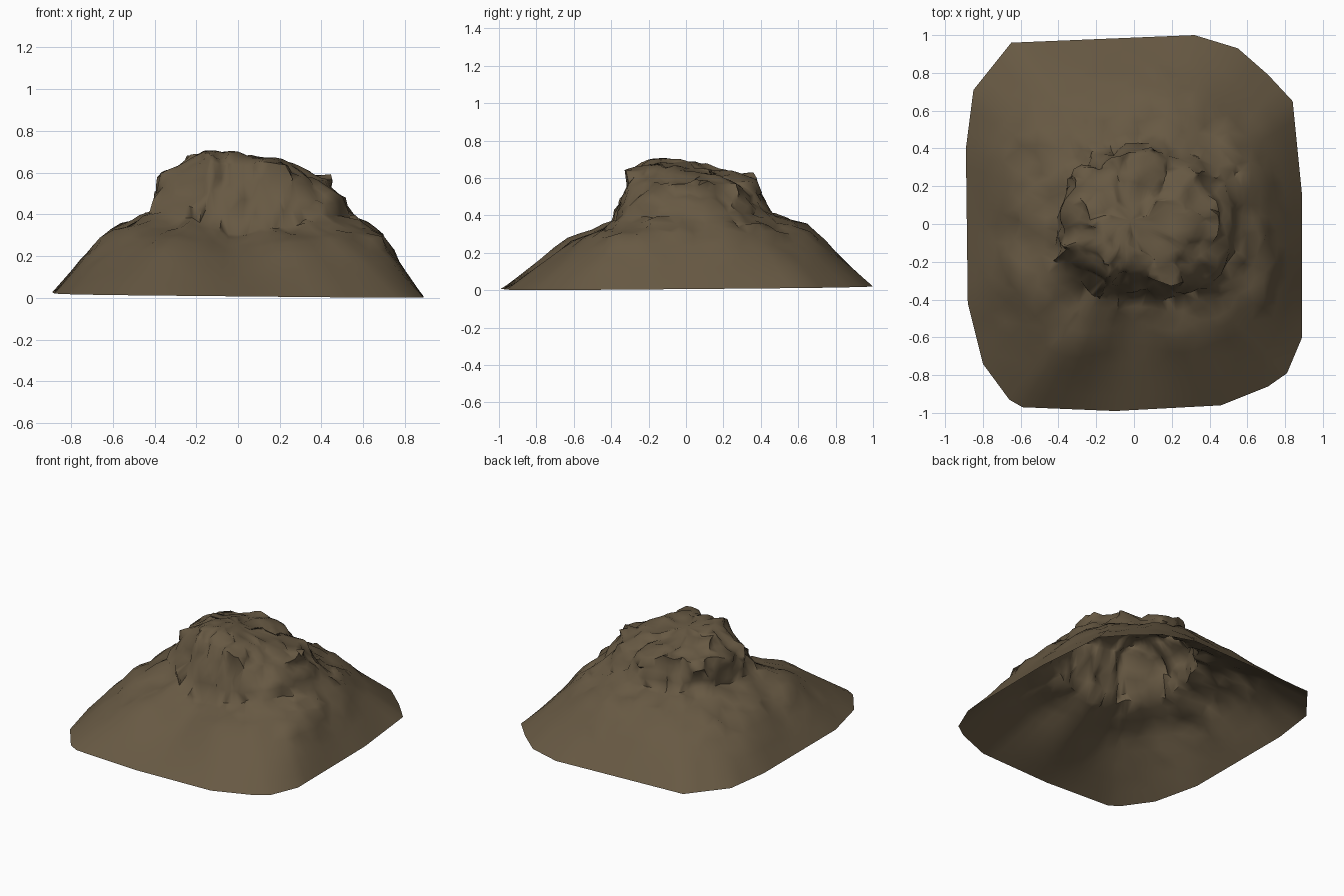
import bpy
import bmesh
from math import atan2, cos, sin, pi, hypot, floor
from mathutils import Vector, noise

cube = bpy.data.objects.get("Cube")
if cube:
    bpy.data.objects.remove(cube, do_unlink=True)

# Earth colour
earth = bpy.data.materials.new("brown_earth")
earth.use_nodes = True
colour = (0.135, 0.099, 0.056, 1)
earth.diffuse_color = colour
shader = earth.node_tree.nodes["Principled BSDF"]
shader.inputs["Base Color"].default_value = colour
shader.inputs["Roughness"].default_value = 0.9

# Ground outline, counter-clockwise, in hundredths
outline = [(89, 15), (84, 65), (71, 79), (55, 93), (32, 100), (-65, 96),
           (-85, 71), (-89, 40), (-88, -42), (-80, -74), (-66, -93),
           (-59, -97), (-10, -99), (46, -96), (71, -86), (81, -79), (89, -60)]

# Terraces: radius and height every 30 degrees from +x, in hundredths
shoulder_radius = [67, 69, 71, 67, 72, 73, 63, 73, 72, 56, 68, 76]
shoulder_height = [29, 30, 31, 33, 31, 29, 30, 28, 28, 23, 27, 29]
foot_radius = [54, 53, 48, 43, 41, 40, 42, 45, 43, 39, 45, 54]
foot_height = [43, 42, 42, 42, 42, 42, 42, 40, 37, 31, 34, 40]
rim_radius = [45, 42, 33, 36, 37, 39, 36, 34, 29, 26, 37, 42]
rim_height = [56, 56, 58, 60, 60, 60, 57, 61, 65, 64, 64, 57]
crown_height = [63, 62, 61, 64, 66, 67, 67, 70, 71, 70, 66, 65]


def around(table, angle):
    """Ease between the table entries on either side of an angle."""
    place = (angle % (2 * pi)) / (2 * pi) * len(table)
    i = floor(place)
    t = place - i
    t = t * t * (3 - 2 * t)
    a, b = table[i % len(table)], table[(i + 1) % len(table)]
    return (a + (b - a) * t) / 100


def terrace(radii, heights, angle, scale=1):
    r = around(radii, angle) * scale
    return Vector((r * cos(angle), r * sin(angle), around(heights, angle)))


def crag(p):
    """Push the upper slopes about so they look broken and rocky."""
    strength = min(1, max(0, (p.z - 0.12) / 0.22))
    if p.y < -0.45 and abs(p.x) < 0.4:
        strength *= 0.4
    coarse = noise.noise_vector(p * 5)
    fine = noise.noise_vector(p * 12 + Vector((4, 7, 2)))
    shift = (coarse * 0.035 + fine * 0.05) * strength
    shift.z *= 0.65
    q = p + shift
    q.z = min(q.z, 0.7 + 0.3 * (q.z - 0.7))
    return q


# Columns run from the ground up to the summit
STEPS = [5, 4, 4, 4, 3]
columns = []
for i, (x0, y0) in enumerate(outline):
    x1, y1 = outline[(i + 1) % len(outline)]
    parts = max(2, round(hypot(x1 - x0, y1 - y0) / 10))
    for k in range(parts):
        t = k / parts
        x, y = (x0 + (x1 - x0) * t) / 100, (y0 + (y1 - y0) * t) / 100
        a = atan2(y, x)
        stops = [
            Vector((x, y, 0.015 - 0.01 * x + 0.008 * y)),
            terrace(shoulder_radius, shoulder_height, a),
            terrace(foot_radius, foot_height, a),
            # Jagged rim
            terrace(rim_radius, rim_height, a, 1 + 0.04 * sin(11 * a)),
            terrace(rim_radius, crown_height, a, 0.6),
            Vector((-0.02, 0, 0.68)),
        ]
        column = []
        for low, high, steps in zip(stops, stops[1:], STEPS):
            column += [low.lerp(high, s / steps) for s in range(steps)]
        columns.append([crag(p) for p in column])

# Open-bottomed mound skin
bm = bmesh.new()
grid = [[bm.verts.new(p) for p in column] for column in columns]
summit = bm.verts.new(crag(Vector((-0.02, 0, 0.68))))
for left, right in zip(grid, grid[1:] + grid[:1]):
    for j in range(len(left) - 1):
        bm.faces.new((left[j], right[j], right[j + 1], left[j + 1]))
    bm.faces.new((left[-1], right[-1], summit))
bmesh.ops.triangulate(bm, faces=bm.faces[:])
mesh = bpy.data.meshes.new("rocky_mound")
bm.to_mesh(mesh)
bm.free()
mesh.materials.append(earth)

mound = bpy.data.objects.new("rocky_mound", mesh)
bpy.context.collection.objects.link(mound)
bpy.ops.object.select_all(action="DESELECT")
mound.select_set(True)
bpy.context.view_layer.objects.active = mound
bpy.ops.object.shade_smooth_by_angle(angle=pi / 3)
